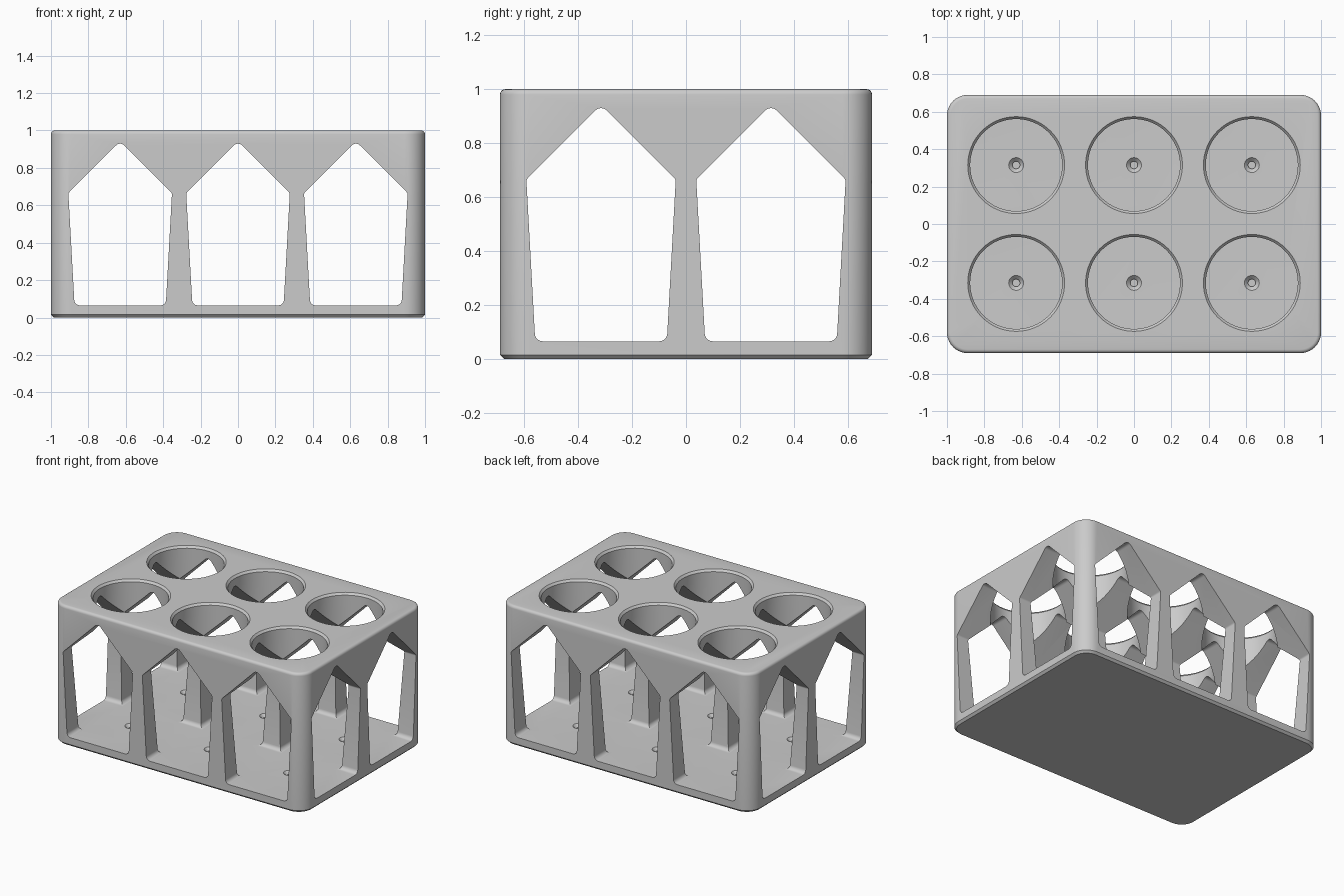
import bpy, bmesh, math
from mathutils import Vector

if "Cube" in bpy.data.objects:
    bpy.data.objects.remove(bpy.data.objects["Cube"])

PITCH, FLOOR = 0.63, 0.065
XS = [-PITCH, 0, PITCH]
YS = [-PITCH / 2, PITCH / 2]


def make_object(name, bm):
    bmesh.ops.recalc_face_normals(bm, faces=bm.faces)
    me = bpy.data.meshes.new(name)
    bm.to_mesh(me)
    bm.free()
    ob = bpy.data.objects.new(name, me)
    bpy.context.collection.objects.link(ob)
    return ob


def loft(name, rings):
    """Skin equal-length closed rings and cap both ends."""
    bm = bmesh.new()
    rows = [[bm.verts.new(p) for p in ring] for ring in rings]
    n = len(rows[0])
    for a, b in zip(rows, rows[1:]):
        for i in range(n):
            j = (i + 1) % n
            bm.faces.new((a[i], a[j], b[j], b[i]))
    bm.faces.new(rows[0][::-1])
    bm.faces.new(rows[-1])
    return make_object(name, bm)


def circle(x, y, r, z, n):
    return [(x + r * math.cos(2 * math.pi * i / n),
             y + r * math.sin(2 * math.pi * i / n), z) for i in range(n)]


def rounded_rect(hx, hy, r, z, seg=10):
    pts = []
    for k, (sx, sy) in enumerate([(1, 1), (-1, 1), (-1, -1), (1, -1)]):
        for i in range(seg + 1):
            a = math.pi / 2 * (k + i / seg)
            pts.append((sx * (hx - r) + r * math.cos(a),
                        sy * (hy - r) + r * math.sin(a), z))
    return pts


def fillet(corners, seg=6):
    """Round each (x, z, radius) corner of a polygon."""
    out, n = [], len(corners)
    for i, (x, z, r) in enumerate(corners):
        p = Vector((x, z))
        d0 = (Vector(corners[i - 1][:2]) - p).normalized()
        d1 = (Vector(corners[(i + 1) % n][:2]) - p).normalized()
        half = d0.angle(d1) / 2
        c = p + (d0 + d1).normalized() * r / math.sin(half)
        a = p + d0 * r / math.tan(half) - c
        b = p + d1 * r / math.tan(half) - c
        ang = a.angle(b)
        for k in range(seg + 1):
            t = k / seg
            out.append(c + (a * math.sin((1 - t) * ang) + b * math.sin(t * ang)) / math.sin(ang))
    return out


def cut(body, cutter):
    cutter.hide_render = True
    mod = body.modifiers.new("cut", 'BOOLEAN')
    mod.operation, mod.solver, mod.object = 'DIFFERENCE', 'EXACT', cutter
    bpy.context.view_layer.objects.active = body
    bpy.ops.object.modifier_apply(modifier=mod.name)
    bpy.data.objects.remove(cutter)


# Solid block: chamfered foot, rounded top edge
profile = [(0.015, 0), (0, 0.015)] + [
    (0.02 * (1 - math.cos(a)), 0.98 + 0.02 * math.sin(a))
    for a in (math.pi / 8 * i for i in range(5))]
rack = loft("bottle_rack", [rounded_rect(1 - d, 0.69 - d, 0.11 - d, z) for d, z in profile])

# House-shaped windows running right through in both directions
window = fillet([(-0.244, FLOOR, 0.03), (0.244, FLOOR, 0.03), (0.277, 0.665, 0.02),
                 (0, 0.942, 0.03), (-0.277, 0.665, 0.02)])
for x in XS:
    cut(rack, loft("front_window_cutter", [[(x + p.x, y, p.y) for p in window] for y in (-1.2, 1.2)]))
for y in YS:
    cut(rack, loft("side_window_cutter", [[(x, y + p.x, p.y) for p in window] for x in (-1.5, 1.5)]))

# Round top holes with a bevelled rim, and countersunk dimples in the floor
for x in XS:
    for y in YS:
        cut(rack, loft("hole_cutter", [circle(x, y, r, z, 64) for r, z in
                       [(0.246, 0.5), (0.246, 0.985), (0.259, 1.0), (0.259, 1.1)]]))
        cut(rack, loft("dimple_cutter", [circle(x, y, r, z, 24) for r, z in
                       [(0.02, FLOOR - 0.035), (0.02, FLOOR - 0.02), (0.04, FLOOR), (0.04, FLOOR + 0.05)]]))

bpy.ops.object.select_all(action='DESELECT')
rack.select_set(True)
bpy.context.view_layer.objects.active = rack
bpy.ops.object.shade_smooth_by_angle(angle=math.radians(30))
